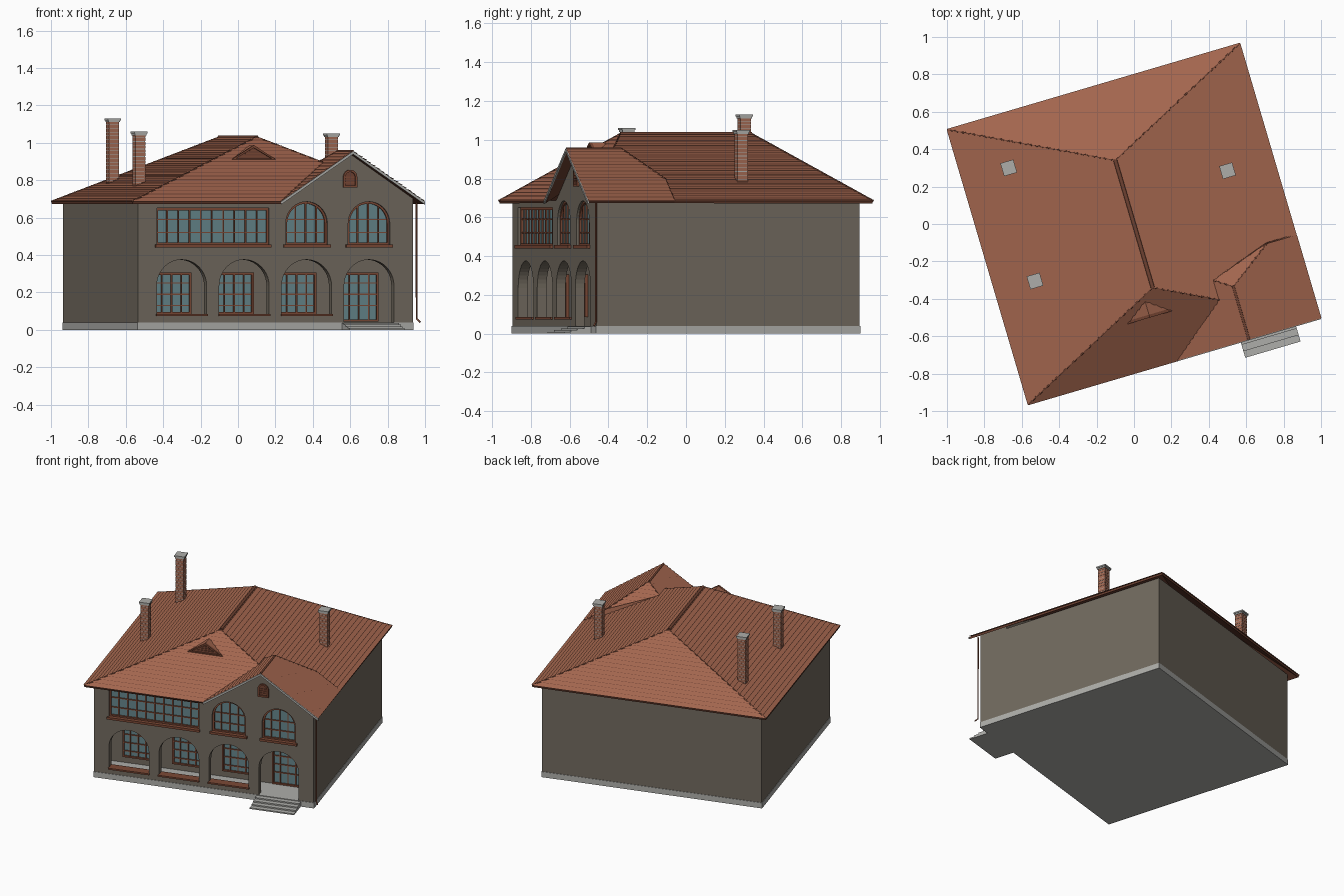
import bpy, bmesh, math
from mathutils import Vector

cube = bpy.data.objects.get("Cube")
if cube:
    bpy.data.objects.remove(cube, do_unlink=True)

TURN = math.radians(16.4)      # the house stands turned on its plot
HU, HV = 0.766, 0.708          # wall half width and half depth
EU, EV = 0.816, 0.766          # eave half width and half depth
EAVE, TOP, RIDGE = 0.685, 1.03, 0.354
GU, GZ = 0.415, 0.955          # gable ridge position and height
FLOOR, BACK = 0.04, -0.508     # loggia floor and rear wall


def material(name, rgb):
    m = bpy.data.materials.new(name)
    m.use_nodes = True
    m.diffuse_color = (*rgb, 1)
    m.node_tree.nodes["Principled BSDF"].inputs["Base Color"].default_value = (*rgb, 1)
    return m


plaster = material("taupe plaster", (0.165, 0.142, 0.112))
concrete = material("pale concrete", (0.42, 0.42, 0.4))
tile = material("terracotta tile", (0.36, 0.13, 0.075))
ridge_mat = material("dark terracotta", (0.16, 0.055, 0.032))
wood = material("brown wood", (0.2, 0.066, 0.036))
glass = material("blue glass", (0.13, 0.235, 0.255))
brick = material("red brick", (0.36, 0.14, 0.085))


def finish(name, bm, mat, recalc=True):
    if recalc:
        bmesh.ops.recalc_face_normals(bm, faces=bm.faces[:])
    me = bpy.data.meshes.new(name)
    bm.to_mesh(me)
    bm.free()
    me.materials.append(mat)
    ob = bpy.data.objects.new(name, me)
    ob.rotation_euler.z = TURN
    bpy.context.collection.objects.link(ob)
    return ob


def prism(bm, pts, v0, v1):
    """Extrude a facade outline (u, z) from depth v0 to v1."""
    a = [bm.verts.new((u, v0, z)) for u, z in pts]
    b = [bm.verts.new((u, v1, z)) for u, z in pts]
    bm.faces.new(a)
    bm.faces.new(b[::-1])
    for i in range(len(a)):
        bm.faces.new((a[i - 1], a[i], b[i], b[i - 1]))


def rect(u0, u1, z0, z1):
    return [(u0, z0), (u1, z0), (u1, z1), (u0, z1)]


def arch(c, r, z0, z1, n=20):
    """Round-headed outline."""
    arc = [(c + r * math.cos(math.pi * i / n), z1 - r + r * math.sin(math.pi * i / n)) for i in range(n + 1)]
    return [(c - r, z0), (c + r, z0)] + arc


def part(name, mat, *solids):
    bm = bmesh.new()
    for s in solids:
        prism(bm, *s)
    return finish(name, bm, mat)


def frame(name, outer, inner, v0, v1):
    bm = bmesh.new()
    loops = [[bm.verts.new((u, v, z)) for u, z in pts] for v in (v0, v1) for pts in (outer, inner)]
    for p, q in ((0, 1), (2, 3), (0, 2), (1, 3)):
        for i in range(len(outer)):
            bm.faces.new((loops[p][i - 1], loops[p][i], loops[q][i], loops[q][i - 1]))
    return finish(name, bm, wood)


def window(name, c, r, z0, z1, v, cols, rows, round_head=False):
    """Glass pane, outer frame and glazing bars, facing the front at depth v."""
    t, b = 0.011, 0.0035
    shape = (lambda k: arch(c, r - k, z0 + k, z1 - k)) if round_head else \
            (lambda k: rect(c - r + k, c + r - k, z0 + k, z1 - k))
    part(name + "_glass", glass, (shape(0.003), v - 0.004, v + 0.006))
    frame(name + "_frame", shape(0), shape(t), v - 0.016, v + 0.004)
    bars = []
    for i in range(1, cols):
        d = -r + 2 * r * i / cols
        head = z1 - r + math.sqrt(r * r - d * d) if round_head else z1
        bars.append((rect(c + d - b, c + d + b, z0 + b, head - b), v - 0.012, v))
    for z in rows:
        h = z - (z1 - r)
        w = math.sqrt(r * r - h * h) if round_head and h > 0 else r
        bars.append((rect(c - w + b, c + w - b, z - b, z + b), v - 0.011, v))
    part(name + "_bars", wood, *bars)


# Walls with the open loggia, arches and upper window recesses
ARCHES = [-0.522, -0.174, 0.174, 0.522]
R = 0.139
WIDE = (ARCHES[0] - R, ARCHES[1] + R)
slope = (GZ - EAVE) / (EU - GU)
house_walls = part("house_walls", plaster, (rect(-HU, HU, FLOOR, 0.688), -HV, HV))
gable = part("gable_block", plaster, ([(0.03, 0.67), (HU, 0.67), (HU, GZ - 0.014 - slope * (HU - GU)),
                                      (GU, GZ - 0.014), (0.03, EAVE)], -HV, -0.5))
void = part("loggia_void", plaster, (rect(-0.716, 0.716, 0, 0.4), -HV + 0.05, BACK))
holes = [(arch(c, R, 0.02 if i == 3 else 0.08, 0.375), -0.8, -0.6) for i, c in enumerate(ARCHES)]
holes += [(arch(c, 0.116, 0.455, 0.685), -0.8, -HV + 0.03) for c in ARCHES[2:]]
holes.append((rect(*WIDE, 0.455, 0.65), -0.8, -HV + 0.03))
openings = part("openings", plaster, *holes)
for helper, op in ((gable, 'UNION'), (void, 'DIFFERENCE'), (openings, 'DIFFERENCE')):
    mod = house_walls.modifiers.new(op.lower(), 'BOOLEAN')
    mod.operation, mod.object, mod.solver = op, helper, 'EXACT'
bpy.context.view_layer.update()
cut = bpy.data.meshes.new_from_object(house_walls.evaluated_get(bpy.context.evaluated_depsgraph_get()))
house_walls.modifiers.clear()
house_walls.data = cut
for helper in (gable, void, openings):
    bpy.data.objects.remove(helper, do_unlink=True)
bm = bmesh.new()
bm.from_mesh(cut)
bmesh.ops.dissolve_limit(bm, angle_limit=0.01, verts=bm.verts[:], edges=bm.edges[:])
bm.to_mesh(cut)
bm.free()

# Plinth and entrance steps
part("plinth", concrete, (rect(-HU - 0.003, HU + 0.003, 0, FLOOR), -HV - 0.003, HV + 0.003))
part("entrance_steps", concrete, *[(rect(0.369, 0.677, 0.009 * i, 0.009 * (i + 1)), -0.854 + 0.036 * i, -HV)
                                   for i in range(4)])

# Ground floor windows, door and sills
for i, c in enumerate(ARCHES):
    door = i == 3
    window("door" if door else f"loggia_window_{i + 1}", c, 0.108, 0.045 if door else 0.085, 0.305,
           BACK, 4, (0.13, 0.19, 0.25))
    if not door:
        part(f"arch_sill_{i + 1}", wood, (rect(c - R - 0.004, c + R + 0.004, 0.074, 0.085), -HV - 0.012, -0.655))

# Upper windows and sills
GLAZE = -HV + 0.028
window("wide_window", sum(WIDE) / 2, (WIDE[1] - WIDE[0]) / 2, 0.455, 0.65, GLAZE, 10, (0.52, 0.59))
part("wide_sill", wood, (rect(WIDE[0] - 0.01, WIDE[1] + 0.01, 0.44, 0.456), -HV - 0.016, GLAZE))
for i, c in enumerate(ARCHES[2:]):
    window(f"arched_window_{i + 1}", c, 0.116, 0.455, 0.685, GLAZE, 4, (0.52, 0.59), True)
    part(f"arched_sill_{i + 1}", wood, (rect(c - 0.13, c + 0.13, 0.44, 0.456), -HV - 0.016, GLAZE))

# Attic vent in the gable
frame("vent_frame", arch(GU, 0.038, 0.76, 0.855), arch(GU, 0.027, 0.772, 0.844), -HV - 0.012, -HV + 0.01)
part("vent_panel", ridge_mat, (arch(GU, 0.03, 0.768, 0.848), -HV - 0.003, -HV + 0.01))
part("vent_slats", wood, *[(rect(GU - 0.026, GU + 0.026, z, z + 0.007), -HV - 0.008, -HV)
                           for z in (0.782, 0.797, 0.812)])

# Roof planes, split into convex pieces
side = (TOP - EAVE) / EU
vu = (TOP - GZ + slope * GU) / (slope + side)
vz = TOP - side * vu
E0, E1 = (0, -RIDGE, TOP), (0, RIDGE, TOP)
FL, BL, BR = (-EU, -EV, EAVE), (-EU, EV, EAVE), (EU, EV, EAVE)
GL, GR = (2 * GU - EU, -EV, EAVE), (EU, -EV, EAVE)
GF, GB = (GU, -EV, GZ), (GU, -0.472, GZ)
V = (vu, -RIDGE - (EV - RIDGE) * vu / EU, vz)
N = (vu, -0.41, vz)
Q, QL = (0.651, -0.301, GZ - slope * (0.651 - GU)), (0.651, -0.301, TOP - side * 0.651)
M = (EU, -0.301, EAVE)
planes = [(FL, E0, E1, BL), (BL, E1, BR), (FL, GL, V, E0), (E0, V, N), (E0, N, QL), (E0, QL, E1),
          (QL, M, BR, E1), (GL, GF, GB, N, V), (GR, M, Q, GB, GF), (GB, Q, N), (Q, QL, N), (Q, M, QL)]


def normal(pts):
    n = sum((Vector(pts[i - 1]).cross(Vector(pts[i])) for i in range(len(pts))), Vector())
    return (n if n.z >= 0 else -n).normalized()


def clip(pts, z, keep):
    """Keep the part of a polygon above (keep=1) or below (keep=-1) height z."""
    out = []
    for i in range(len(pts)):
        a, b = Vector(pts[i - 1]), Vector(pts[i])
        da, db = (a.z - z) * keep, (b.z - z) * keep
        if da * db < 0:
            out.append(a.lerp(b, da / (da - db)))
        if db >= 0:
            out.append(b)
    return out


bm = bmesh.new()
for p in planes:
    bm.faces.new([bm.verts.new(c) for c in (p if (Vector(p[1]) - Vector(p[0])).cross(
        Vector(p[2]) - Vector(p[0])).z > 0 else p[::-1])])
bmesh.ops.remove_doubles(bm, verts=bm.verts[:], dist=0.0005)
deck = finish("roof_deck", bm, ridge_mat)
thick = deck.modifiers.new("thickness", 'SOLIDIFY')
thick.thickness, thick.offset = 0.014, -1

# Overlapping tile courses laid on every plane
bm = bmesh.new()
for p in planes:
    n = normal(p)
    dz = 0.03 * math.hypot(n.x, n.y)
    for k in range(int((TOP - EAVE) / dz) + 1):
        z0 = EAVE + k * dz
        strip = clip(clip(p, z0, 1), z0 + dz, -1)
        if len(strip) < 3:
            continue
        lift = [c + n * (0.001 + 0.005 * max(0, (z0 + dz - c.z) / dz)) for c in strip]
        f = bm.faces.new([bm.verts.new(c) for c in lift])
        f.normal_update()
        if f.normal.z < 0:
            f.normal_flip()
finish("roof_tiles", bm, tile, False)


def rod(name, pts, r, mat):
    cu = bpy.data.curves.new(name, 'CURVE')
    cu.dimensions, cu.bevel_depth, cu.bevel_resolution, cu.use_fill_caps = '3D', r, 1, True
    sp = cu.splines.new('POLY')
    sp.points.add(len(pts) - 1)
    for q, c in zip(sp.points, pts):
        q.co = (*c, 1)
    cu.materials.append(mat)
    ob = bpy.data.objects.new(name, cu)
    ob.rotation_euler.z = TURN
    bpy.context.collection.objects.link(ob)


# Ridge and hip caps, gable verge trim, drainpipe
rod("main_ridge", (E0, E1), 0.011, ridge_mat)
rod("gable_ridge", (GF, GB), 0.007, ridge_mat)
for i, line in enumerate(((FL, E0, V), (BL, E1, BR), (N, GB, Q))):
    rod(f"hip_cap_{i + 1}", line, 0.005, ridge_mat)
verge = [(GL[0], EAVE), (GU, GZ), (EU, EAVE)]
part("verge_trim", concrete, (verge + [(u, z - 0.016) for u, z in verge[::-1]], -EV - 0.004, -EV + 0.004))
rod("drainpipe", [(0.785, -0.715, 0.68), (0.785, -0.715, 0.06), (0.8, -0.73, 0.04)], 0.005, wood)

# Small triangular roof vent on the front hip
DU, DV, DW = -0.06, -0.49, 0.125
tri = lambda k: [(DU - DW + 2 * k, 0.908 + 0.6 * k), (DU + DW - 2 * k, 0.908 + 0.6 * k), (DU, 0.985 - k)]
part("dormer_roof", tile, (tri(0), DV, -0.39))
frame("dormer_trim", tri(-0.002), tri(0.012), DV - 0.014, DV + 0.002)
part("dormer_louvre", ridge_mat, (tri(0.01), DV - 0.004, DV + 0.002))
part("dormer_slats", wood, *[(rect(DU - w, DU + w, z, z + 0.006), DV - 0.009, DV)
                             for w, z in ((0.07, 0.925), (0.045, 0.94), (0.02, 0.955))])

# Brick chimneys with mortar bands and caps
for i, (u, v, top) in enumerate(((-0.558, 0.477, 1.13), (0.56, 0.132, 1.05), (-0.594, -0.143, 1.06))):
    square = lambda h, z0, z1: (rect(u - h, u + h, z0, z1), v - h, v + h)
    rows = int((top - 0.76) / 0.02)
    part(f"chimney_{i + 1}_brick", brick, *[square(0.028, top - 0.012 - 0.02 * (k + 1), top - 0.015 - 0.02 * k)
                                            for k in range(rows)])
    part(f"chimney_{i + 1}_mortar", concrete, square(0.0268, 0.75, top - 0.01))
    part(f"chimney_{i + 1}_cap", concrete, square(0.032, top - 0.02, top - 0.01), square(0.036, top - 0.01, top))
